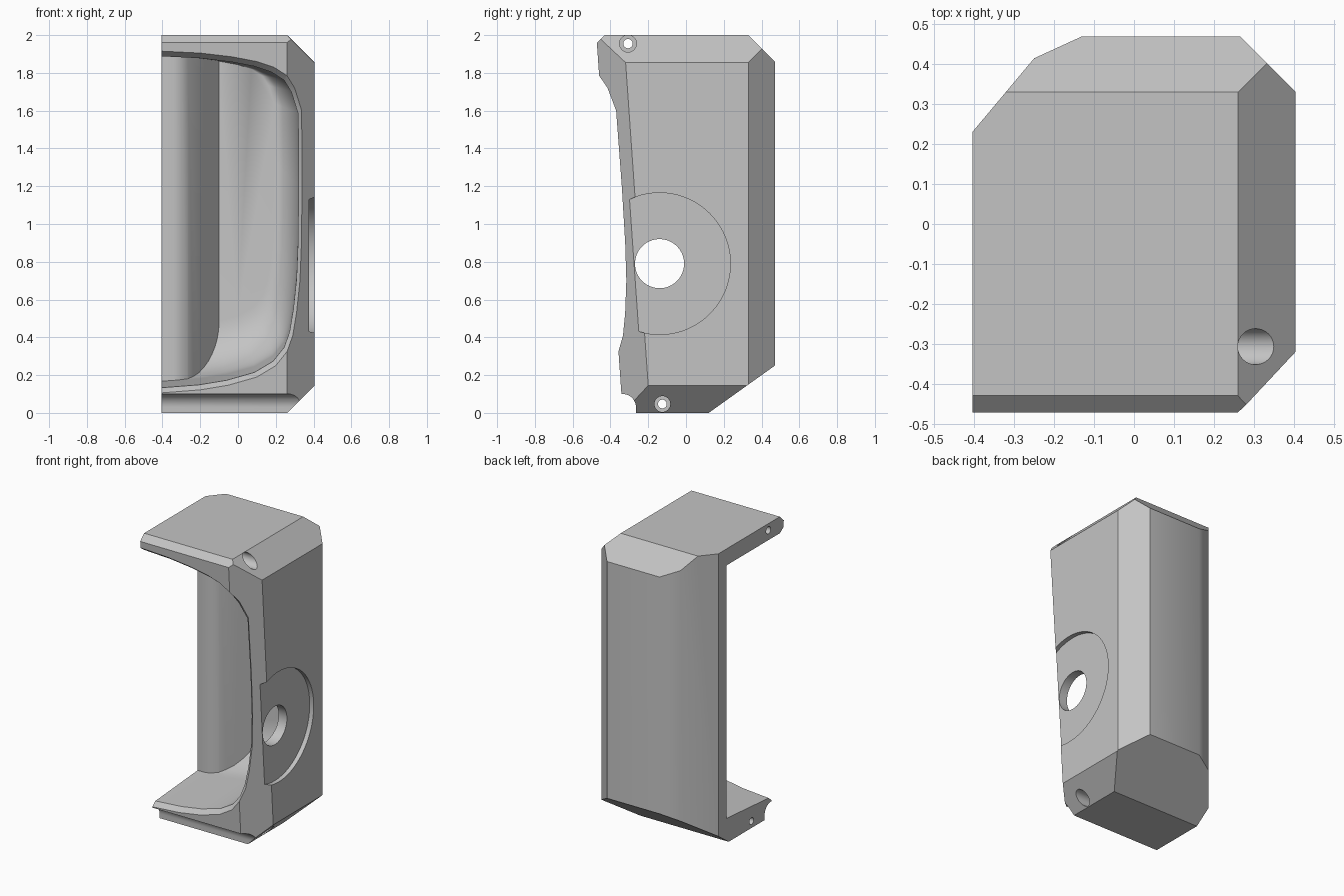
import bpy, bmesh, math
from mathutils import Vector

cube = bpy.data.objects.get("Cube")
if cube:
    bpy.data.objects.remove(cube)

grey = bpy.data.materials.new("plain grey")
grey.use_nodes = True
colour = (0.55, 0.55, 0.55, 1)
grey.diffuse_color = colour
grey.node_tree.nodes["Principled BSDF"].inputs["Base Color"].default_value = colour


def loft(name, rings):
    """Closed solid skinned through equal rings of 3D points."""
    bm = bmesh.new()
    loops = [[bm.verts.new(p) for p in ring] for ring in rings]
    n = len(loops[0])
    for a, b in zip(loops, loops[1:]):
        for i in range(n):
            j = (i + 1) % n
            bm.faces.new((a[i], a[j], b[j], b[i]))
    bm.faces.new(loops[0])
    bm.faces.new(loops[-1])
    bmesh.ops.recalc_face_normals(bm, faces=bm.faces)
    mesh = bpy.data.meshes.new(name)
    bm.to_mesh(mesh)
    bm.free()
    obj = bpy.data.objects.new(name, mesh)
    bpy.context.collection.objects.link(obj)
    return obj


def along_x(name, yz, x0, x1):
    return loft(name, [[(x, y, z) for y, z in yz] for x in (x0, x1)])


def rod(name, y, z, r, x0, x1, sides=64):
    turn = [2 * math.pi * i / sides for i in range(sides)]
    return along_x(name, [(y + r * math.cos(t), z + r * math.sin(t)) for t in turn], x0, x1)


def slice_off(obj, point, normal):
    """Remove everything on the normal's side of a plane and close the cut."""
    bm = bmesh.new()
    bm.from_mesh(obj.data)
    geom = bm.verts[:] + bm.edges[:] + bm.faces[:]
    cut = bmesh.ops.bisect_plane(bm, geom=geom, dist=1e-5, plane_co=point,
                                 plane_no=Vector(normal).normalized(), clear_outer=True)
    edges = [e for e in cut["geom_cut"] if isinstance(e, bmesh.types.BMEdge)]
    bmesh.ops.contextual_create(bm, geom=edges)
    bmesh.ops.recalc_face_normals(bm, faces=bm.faces)
    bm.to_mesh(obj.data)
    bm.free()


def carve(obj, cutter):
    """Subtract the cutter, then discard it."""
    cutter.hide_render = True
    mod = obj.modifiers.new("carve", 'BOOLEAN')
    mod.operation = 'DIFFERENCE'
    mod.solver = 'EXACT'
    mod.object = cutter
    bpy.context.view_layer.update()
    result = bpy.data.meshes.new_from_object(obj.evaluated_get(bpy.context.evaluated_depsgraph_get()))
    obj.modifiers.clear()
    obj.data = result
    bpy.data.objects.remove(cutter)


def front(x, z):
    """Depth of the leaning front, including its slanted side strip."""
    return -0.345 - 0.07 * (z - 0.145) + max(0, x - 0.26)


# Outer shell: side silhouette, then chamfers and the faceted rear corner
shell = along_x("half_shell", [(-0.43, 2), (0.33, 2), (0.47, 1.86), (0.47, 0.25), (0.12, 0),
                               (front(0, 0), 0), (front(0, 1.96), 1.96)], -0.405, 0.405)
for point, normal in (
        ((0.26, 0, 2), (1, 0, 1)),
        ((0.26, 0, 0), (1, 0, -1)),
        ((0.26, 0.475, 1), (1, 1, 0)),
        ((0.26, front(0, 1), 1), (1, -1, -0.07)),
        ((-0.25, 0.415, 1), (-0.055, 0.12, 0)),
        ((-0.25, 0.415, 1), (-0.185, 0.155, 0))):
    slice_off(shell, point, normal)

# Cavity: rounded opening with a bevelled lip, sweeping up into the back wall
rim = [(-0.5, 1.916), (-0.405, 1.915), (-0.2, 1.905), (-0.03, 1.885), (0.1, 1.86), (0.19, 1.83),
       (0.26, 1.785), (0.3, 1.72), (0.337, 1.6), (0.339, 1.2), (0.336, 0.9), (0.328, 0.7),
       (0.31, 0.53), (0.29, 0.41), (0.26, 0.325), (0.2, 0.25), (0.1, 0.19), (-0.05, 0.147),
       (-0.2, 0.122), (-0.405, 0.106), (-0.5, 0.104)]
lip = [(-0.5 + (x + 0.5) * 0.978, 1.01 + (z - 1.01) * 0.97) for x, z in rim]


def inset(dx, dz):
    return [(-0.5 + (x + 0.5) * (1 - dx), 1.888 - (1.888 - z) * (1 - dz)) for x, z in lip]


rings = [[(x, -0.8, z) for x, z in rim],
         [(x, front(x, z), z) for x, z in rim],
         [(x, front(x, z) + 0.035, z) for x, z in lip]]
steps = 10
for i in range(steps + 1):
    t = math.pi / 2 * i / steps
    d = 0.28 * (1 - math.cos(t))
    rings.append([(x, 0.13 + 0.28 * math.sin(t), z) for x, z in inset(d * 0.55, 0.019 + d * 0.57)])
cavity = loft("cavity_cutter", rings)

# Thick curved rear wall that stays standing inside the cavity
wall = [(-0.7, 0.145), (-0.405, 0.145), (-0.34, 0.138), (-0.3, 0.148), (-0.265, 0.175),
        (-0.1, 0.41), (-0.03, 0.51), (-0.7, 0.51)]
carve(cavity, loft("rear_wall", [[(x, y, z) for x, y in wall] for z in (-0.2, 2.2)]))
carve(shell, cavity)

# Cove along the bottom front edge
arc = [math.pi / 2 * i / 10 for i in range(11)]
cove = [(-0.7, 0.1)] + [(-0.335 + 0.07 * math.sin(t), 0.03 + 0.07 * math.cos(t)) for t in arc]
carve(shell, along_x("cove_cutter", cove + [(-0.265, -0.1), (-0.7, -0.1)], -0.6, 0.6))

# Round side recess with its through hole
carve(shell, rod("recess_cutter", -0.14, 0.79, 0.375, 0.375, 0.6, 96))
carve(shell, rod("side_hole_cutter", -0.14, 0.79, 0.13, 0.2, 0.6))

# Counterbored bolt holes through the top and bottom slabs
for y, z, r in ((-0.307, 1.955, 0.045), (-0.125, 0.047, 0.042)):
    carve(shell, rod("bolt_hole_cutter", y, z, r * 0.55, -0.6, 0.6, 32))
    carve(shell, rod("bolt_head_cutter", y, z, r, 0.2, 0.6, 32))

# Finish
shell.data.materials.clear()
shell.data.materials.append(grey)
for face in shell.data.polygons:
    face.material_index = 0
for obj in bpy.context.selected_objects:
    obj.select_set(False)
shell.select_set(True)
bpy.context.view_layer.objects.active = shell
bpy.ops.object.shade_smooth_by_angle(angle=math.radians(30))
